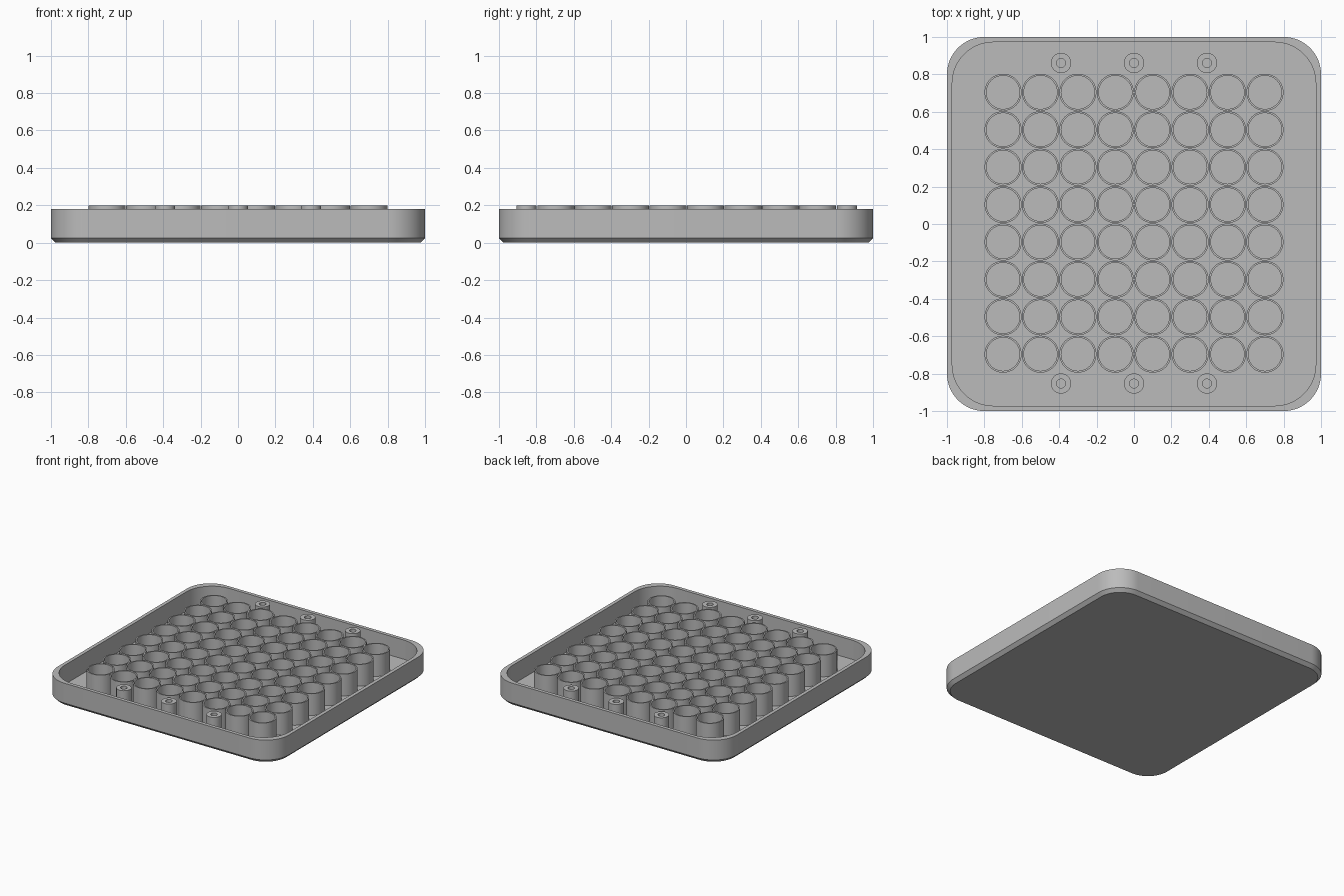
import bpy, bmesh, math

cube = bpy.data.objects.get("Cube")
if cube:
    bpy.data.objects.remove(cube, do_unlink=True)

FLOOR, RIM, TOP = 0.03, 0.18, 0.2
SHIFT = 0.004  # the inner fittings sit slightly towards the back

grey = bpy.data.materials.new("matte_grey")
grey.use_nodes = True
grey.diffuse_color = (0.5, 0.5, 0.5, 1)
grey.node_tree.nodes["Principled BSDF"].inputs["Base Color"].default_value = grey.diffuse_color


def rounded_square(half, radius, z, steps=16):
    points = []
    for quarter in range(4):
        mid = math.radians(45 + 90 * quarter)
        cx = math.copysign(half - radius, math.cos(mid))
        cy = math.copysign(half - radius, math.sin(mid))
        for i in range(steps + 1):
            a = math.pi / 2 * (quarter + i / steps)
            points.append((cx + radius * math.cos(a), cy + radius * math.sin(a), z))
    return points


def circle(radius, z, sides):
    return [(radius * math.cos(math.tau * i / sides),
             radius * math.sin(math.tau * i / sides), z) for i in range(sides)]


def loft(name, loops, cap=False):
    """Skin a stack of equal loops, optionally closing both ends."""
    bm = bmesh.new()
    rings = [[bm.verts.new(p) for p in loop] for loop in loops]
    n = len(rings[0])
    for a, b in zip(rings, rings[1:]):
        for i in range(n):
            j = (i + 1) % n
            bm.faces.new((a[i], a[j], b[j], b[i]))
    if cap:
        bm.faces.new(rings[0][::-1])
        bm.faces.new(rings[-1])
    mesh = bpy.data.meshes.new(name)
    bm.to_mesh(mesh)
    bm.free()
    mesh.materials.append(grey)
    obj = bpy.data.objects.new(name, mesh)
    bpy.context.collection.objects.link(obj)
    bpy.ops.object.select_all(action="DESELECT")
    obj.select_set(True)
    bpy.context.view_layer.objects.active = obj
    bpy.ops.object.shade_smooth_by_angle(angle=math.radians(30))
    return obj


def tube(name, outer, inner, sides):
    return loft(name, [circle(outer, FLOOR, sides), circle(outer, TOP, sides),
                       circle(inner, TOP, sides), circle(inner, FLOOR, sides)])


def place_copies(first, spots):
    for i, (x, y) in enumerate(spots):
        obj = first
        if i:
            obj = first.copy()
            bpy.context.collection.objects.link(obj)
        obj.location = (x, y + SHIFT, 0)


# Open tray with a chamfered foot, thin rim and flat floor
loft("tray", [
    rounded_square(0.975, 0.175, 0),
    rounded_square(1, 0.2, 0.025),
    rounded_square(1, 0.2, RIM),
    rounded_square(0.972, 0.22, RIM),
    rounded_square(0.972, 0.22, FLOOR),
], cap=True)

# Eight by eight grid of round cups
steps = [0.2 * i - 0.7 for i in range(8)]
place_copies(tube("cup", 0.099, 0.089, 48), [(x, y) for y in steps for x in steps])

# Screw posts along the front and back
place_copies(tube("screw_post", 0.054, 0.024, 32),
             [(x, y) for y in (-0.857, 0.857) for x in (-0.39, 0, 0.39)])
